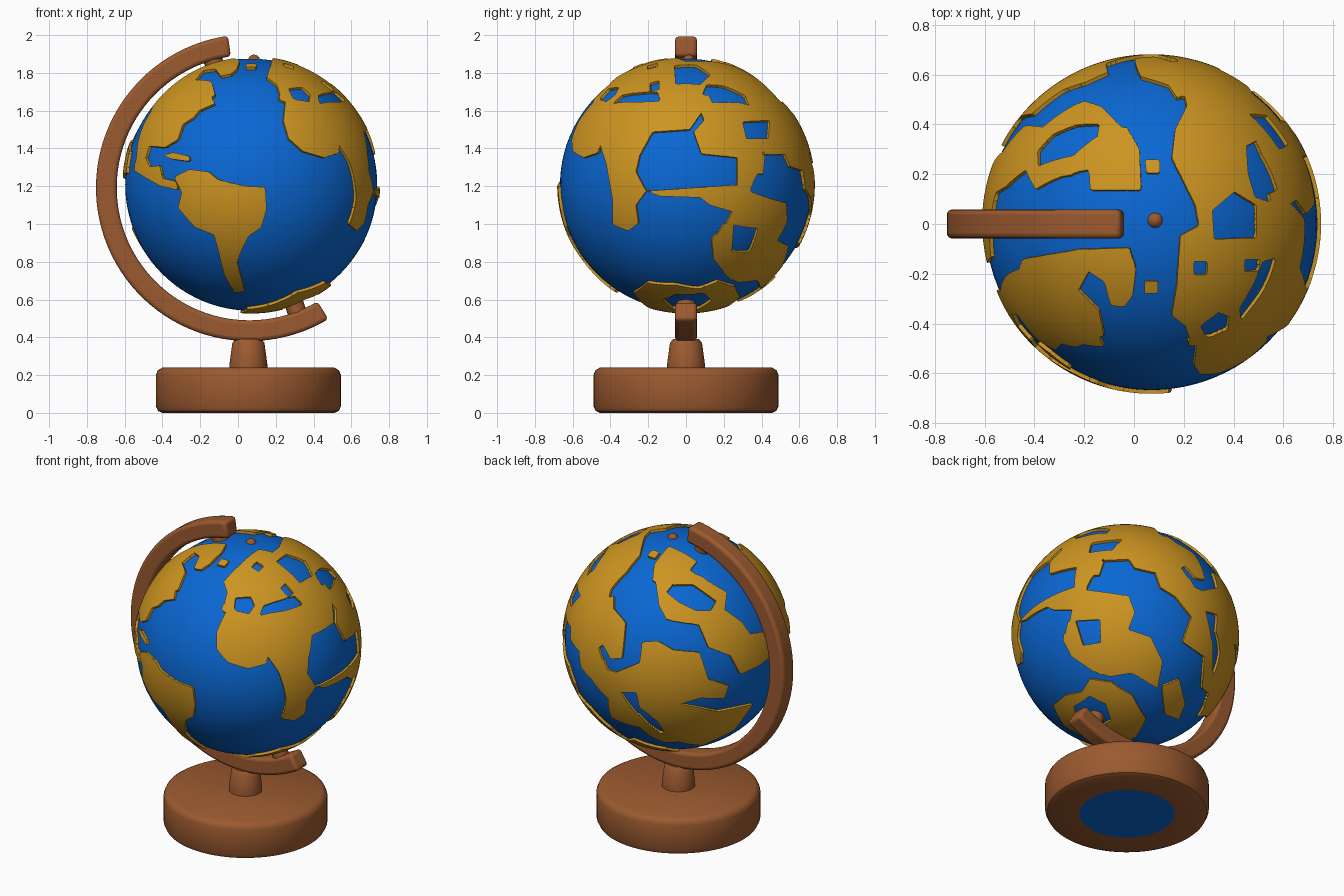
import bpy
import bmesh
import math
from mathutils import Vector

cube = bpy.data.objects.get("Cube")
if cube:
    bpy.data.objects.remove(cube)

GLOBE_CENTRE = Vector((0.07, 0, 1.208))
OCEAN_RADIUS, LAND_RADIUS = 0.667, 0.682


def material(name, colour):
    mat = bpy.data.materials.new(name)
    mat.use_nodes = True
    mat.diffuse_color = (*colour, 1)
    mat.node_tree.nodes["Principled BSDF"].inputs["Base Color"].default_value = (*colour, 1)
    return mat


wood = material("brown wood", (0.328, 0.102, 0.029))
sea_blue = material("sea blue", (0.003, 0.137, 0.655))
land_ochre = material("land ochre", (0.61, 0.298, 0.015))


def finish(bm, name, *materials, bevel=0, location=(0, 0, 0)):
    mesh = bpy.data.meshes.new(name)
    bm.to_mesh(mesh)
    bm.free()
    obj = bpy.data.objects.new(name, mesh)
    obj.location = location
    bpy.context.collection.objects.link(obj)
    for mat in materials:
        mesh.materials.append(mat)
    bpy.ops.object.select_all(action="DESELECT")
    obj.select_set(True)
    bpy.context.view_layer.objects.active = obj
    bpy.ops.object.shade_smooth_by_angle(angle=math.radians(40))
    if bevel:
        mod = obj.modifiers.new("Bevel", "BEVEL")
        mod.width, mod.segments, mod.limit_method = bevel, 3, "ANGLE"
    return obj


def lathe(name, profile, location, *materials):
    bm = bmesh.new()
    verts = [bm.verts.new((r, 0, z)) for r, z in profile]
    edges = [bm.edges.new(pair) for pair in zip(verts, verts[1:])]
    bmesh.ops.spin(bm, geom=verts + edges, cent=(0, 0, 0), axis=(0, 0, 1),
                   angle=math.tau, steps=64, use_merge=True)
    bmesh.ops.remove_doubles(bm, verts=bm.verts, dist=0.0001)
    bmesh.ops.recalc_face_normals(bm, faces=bm.faces)
    return finish(bm, name, *materials, location=location)


# Stand: round base with a blue pad underneath, and a tapered post
base = lathe("base", [(0, 0), (0.285, 0), (0.455, 0), (0.478, 0.01), (0.49, 0.035), (0.49, 0.2),
                      (0.48, 0.225), (0.455, 0.24), (0, 0.24)], (0.055, 0, 0), wood, sea_blue)
for face in base.data.polygons:
    if face.center.z < 0.001 and face.center.xy.length < 0.285:
        face.material_index = 1
lathe("post", [(0.1, 0.23), (0.1, 0.26), (0.085, 0.37), (0.07, 0.39), (0, 0.39)],
      (0.055, 0, 0), wood)

# Curved arm with a square section
bm = bmesh.new()
rings = []
STEPS = 60
for i in range(STEPS + 1):
    a = math.radians(98 + 203 * i / STEPS)
    rings.append([bm.verts.new((r * math.cos(a), y, r * math.sin(a)))
                  for r, y in ((0.702, -0.058), (0.812, -0.058), (0.812, 0.058), (0.702, 0.058))])
for near, far in zip(rings, rings[1:]):
    for k in range(4):
        j = (k + 1) % 4
        bm.faces.new((near[k], near[j], far[j], far[k]))
bm.faces.new(rings[0])
bm.faces.new(rings[-1])
bmesh.ops.recalc_face_normals(bm, faces=bm.faces)
finish(bm, "arm", wood, bevel=0.02, location=(0.06, 0, 1.192))

# Tilted axle that joins the arm to the globe
top, bottom = Vector((-0.15, 0, 1.92)), Vector((0.33, 0, 0.48))
bm = bmesh.new()
bmesh.ops.create_cone(bm, cap_ends=True, segments=24, radius1=0.05, radius2=0.05,
                      depth=(top - bottom).length)
axle = finish(bm, "axle", wood, location=(top + bottom) / 2)
axle.rotation_euler = (top - bottom).to_track_quat("Z", "Y").to_euler()

# Small knob on the crown
bm = bmesh.new()
bmesh.ops.create_uvsphere(bm, u_segments=16, v_segments=8, radius=0.032)
finish(bm, "crown_knob", wood, location=(0.085, 0.015, 1.865))

# Ocean ball
bm = bmesh.new()
bmesh.ops.create_uvsphere(bm, u_segments=96, v_segments=48, radius=OCEAN_RADIUS)
finish(bm, "ocean", sea_blue, location=GLOBE_CENTRE)


class Side:
    """One side of the globe, with coast outlines in hundredths of the radius."""

    def __init__(self, azimuth, elevation):
        az, el = math.radians(azimuth), math.radians(elevation)
        self.toward = Vector((math.cos(el) * math.cos(az), math.cos(el) * math.sin(az), math.sin(el)))
        self.right = Vector((-math.sin(az), math.cos(az), 0))
        self.up = self.toward.cross(self.right)
        self.coasts = []

    def land(self, *points, sign=1):
        xs, ys = zip(*points)
        box = (min(xs) - 5, max(xs) + 5, min(ys) - 5, max(ys) + 5)
        self.coasts.append((sign, box, list(zip(points, points[1:] + points[:1]))))

    def sea(self, *points):
        self.land(*points, sign=-1)

    def height(self, direction):
        x, y = 100 * direction.dot(self.right), 100 * direction.dot(self.up)
        value = -5
        for sign, (x0, x1, y0, y1), segments in self.coasts:
            if x0 < x < x1 and y0 < y < y1:
                d = coast_distance(x, y, segments)
                value = max(value, d) if sign > 0 else min(value, -d)
        return value or 0.001


def coast_distance(x, y, segments):
    nearest, inside = 1e9, False
    for (ax, ay), (bx, by) in segments:
        dx, dy, px, py = bx - ax, by - ay, x - ax, y - ay
        t = min(1, max(0, (px * dx + py * dy) / (dx * dx + dy * dy)))
        nearest = min(nearest, (px - t * dx) ** 2 + (py - t * dy) ** 2)
        if (ay > y) != (by > y) and px < dx * py / dy:
            inside = not inside
    return math.sqrt(nearest) * (1 if inside else -1)


# Front: the western continents and the west coast of the next
front = Side(-90, 0)
front.land((-102, 43), (-79, 70), (-56, 78), (-40, 97), (-5, 105), (-9, 84), (-23, 83), (-29, 78),
           (-31, 68), (-28, 63), (-40, 58), (-45, 52), (-53, 47), (-57, 35), (-67, 29), (-79, 30),
           (-82, 21), (-79, 14), (-71, 15), (-69, 5), (-59, 3), (-57, -4), (-71, -1), (-88, 9),
           (-93, 13), (-94, 27))
front.land((-69, 23), (-60, 25), (-48, 22), (-48, 18), (-62, 20))
front.land((-60, 6), (-48, 12), (-33, 10), (-26, 4), (-5, -1), (11, -2), (12, -19), (8, -33),
           (-2, -40), (-7, -50), (-11, -60), (-5, -83), (-13, -84), (-21, -70), (-26, -50),
           (-29, -39), (-44, -33), (-57, -18), (-54, -6))
front.land((27, 68), (25, 50), (29, 36), (40, 26), (57, 21), (69, 25), (74, 12), (81, -2),
           (76, -31), (115, -31), (115, 70), (72, 64), (57, 67), (41, 66))
front.land((22, 66), (33, 62), (33, 85), (20, 85))

# Right: gulf, peninsulas and southern land
right = Side(0, 0)
right.land((-98, 43), (-68, 35), (-62, 16), (-57, -12), (-57, -31), (-45, -36), (-37, -30),
           (-39, -16), (-31, -5), (-39, 10), (-36, 23), (-26, 41), (3, 43), (12, 56), (14, 50),
           (6, 41), (12, 24), (40, 21), (60, 28), (66, 5), (95, -10), (110, -10), (110, 97), (-98, 97))
right.land((-31, -5), (11, -2), (40, 0), (40, 23), (60, 29), (59, 4), (71, 0), (73, -16),
           (88, -12), (112, -27), (80, -70), (46, -78), (22, -67), (20, -43), (33, -33),
           (36, -21), (19, -16), (11, -10), (-20, -9))
right.sea((40, -33), (59, -32), (53, -50), (40, -53))
right.sea((44, 49), (65, 50), (64, 36), (47, 36))
right.sea((-56, 65), (-50, 69), (-36, 71), (-22, 71), (-20, 65), (-40, 64))
right.sea((14, 80), (49, 80), (47, 64), (20, 64))

# Crown: northern lands and lakes
crown = Side(-90, 90)
crown.land((14, 97), (21, 70), (14, 56), (12, 39), (20, 23), (26, 11), (28, -1), (17, -7),
           (15, -36), (12, -54), (20, -60), (23, -70), (25, -89), (105, -89), (105, 97))
crown.land((-6, 20), (-36, 20), (-37, 32), (-54, 29), (-57, 35), (-72, 35), (-85, 21), (-87, 35),
           (-72, 50), (-60, 70), (-19, 85), (-14, 56), (-7, 44))
crown.land((-96, -24), (-43, -15), (-13, -14), (-9, -27), (-11, -42), (-16, -49), (-24, -48),
           (-28, -34), (-37, -28), (-43, -39), (-31, -51), (-28, -66), (-43, -69), (-66, -66), (-78, -63))
crown.land((-4, 38), (5, 38), (5, 30), (-3, 30))
crown.land((-4, -34), (4, -34), (4, -41), (-4, -41))
crown.sea((36, 8), (49, 19), (62, 11), (62, -8), (37, -9))
crown.sea((56, 46), (62, 49), (72, 42), (78, 20), (70, 13), (61, 16), (57, 30))
crown.sea((25, -22), (33, -22), (33, -30), (25, -30))
crown.sea((55, -21), (64, -21), (63, -28), (55, -28))
crown.sea((29, -60), (40, -52), (46, -55), (45, -62), (33, -68))
crown.sea((52, -50), (60, -36), (66, -22), (75, -20), (66, -40), (53, -57))

# Back, on the arm side
back_arm = Side(135, 25)
back_arm.land((-103, 35), (-85, 70), (-58, 88), (-32, 102), (-23, 96), (-45, 79), (-48, 52), (-63, 43),
              (-65, 30), (-57, 17), (-62, -14), (-71, -14), (-76, -1), (-87, -10), (-89, -36), (-103, -36))
back_arm.land((-10, 81), (11, 67), (4, 61), (18, 48), (34, 37), (30, 22), (45, 10), (52, -1), (81, 1),
              (85, -14), (61, -29), (41, -36), (32, -19), (12, -10), (5, 10), (-23, 17), (-28, 30),
              (-28, 54), (-18, 66))
back_arm.land((52, 83), (83, 61), (105, 4), (92, 4), (70, 43))
back_arm.sea((-20, 41), (-14, 47), (4, 46), (23, 30), (17, 22), (4, 23), (-10, 31))
back_arm.land((-81, -20), (-67, -26), (-48, -19), (-45, -1), (-32, -1), (-19, -10), (4, -14), (11, -38),
              (30, -45), (26, -56), (4, -54), (-14, -58), (21, -67), (55, -63), (39, -85), (12, -96),
              (-19, -91), (-32, -72), (-48, -58), (-51, -45), (-81, -43))

# Back, on the open side
back_open = Side(45, -27)
back_open.land((-107, 12), (-98, 39), (-67, 65), (-58, 79), (-23, 101), (35, 99), (43, 83), (52, 70),
               (79, 57), (96, 12), (92, -23), (79, -58), (70, -50), (74, -23), (57, -10), (65, 12),
               (52, 30), (39, 39), (35, 52), (17, 57), (12, 65), (-10, 65), (-14, 52), (-27, 52),
               (-25, 39), (-58, 30), (-76, 21))
back_open.sea((-62, 55), (-45, 50), (-40, 36), (-60, 40))
back_open.land((-94, -5), (-67, 17), (-41, 32), (-25, 39), (12, 32), (17, 17), (11, 2), (30, -5),
               (39, -27), (33, -50), (12, -36), (-14, -39), (-41, -19), (-51, 2))
back_open.sea((-36, 12), (-14, 12), (-14, -8), (-30, -10))
back_open.land((37, -48), (52, -42), (55, -63), (48, -76), (37, -72))

# Polar ring of land around the lower axle
pole = Side(0, -70)
pole.land((-41, 5), (-30, 28), (-8, 32), (10, 27), (25, 32), (38, 18), (42, -5), (30, -32), (5, -42), (-25, -36))
pole.sea((-18, 8), (-8, 20), (14, 20), (20, 6), (10, -10), (-10, -10))

# Land: cut a fine ball along the coasts, keep the land and give it a rim
bm = bmesh.new()
bmesh.ops.create_icosphere(bm, subdivisions=7, radius=LAND_RADIUS)
sides = [front, right, crown, back_arm, back_open]
height = {}
for v in bm.verts:
    n = v.co.normalized()
    owner = pole if n.dot(pole.toward) > 0.89 else max(sides, key=lambda s: n.dot(s.toward))
    height[v] = owner.height(n)
shore = set()
for e in list(bm.edges):
    v, w = e.verts
    if (height[v] > 0) != (height[w] > 0):
        t = height[v] / (height[v] - height[w])
        shore.add(bmesh.utils.edge_split(e, v, min(0.85, max(0.15, t)))[1])
for f in list(bm.faces):
    cut = [v for v in f.verts if v in shore]
    if len(cut) == 2:
        bmesh.utils.face_split(f, cut[0], cut[1])
water = [f for f in bm.faces if any(height.get(v, 0) < 0 for v in f.verts)]
bmesh.ops.delete(bm, geom=water, context="FACES")
for v in bm.verts:
    v.co = v.co.normalized() * LAND_RADIUS
rim = bmesh.ops.extrude_edge_only(bm, edges=[e for e in bm.edges if e.is_boundary])
for v in rim["geom"]:
    if isinstance(v, bmesh.types.BMVert):
        v.co *= 0.96
finish(bm, "land", land_ochre, location=GLOBE_CENTRE)
